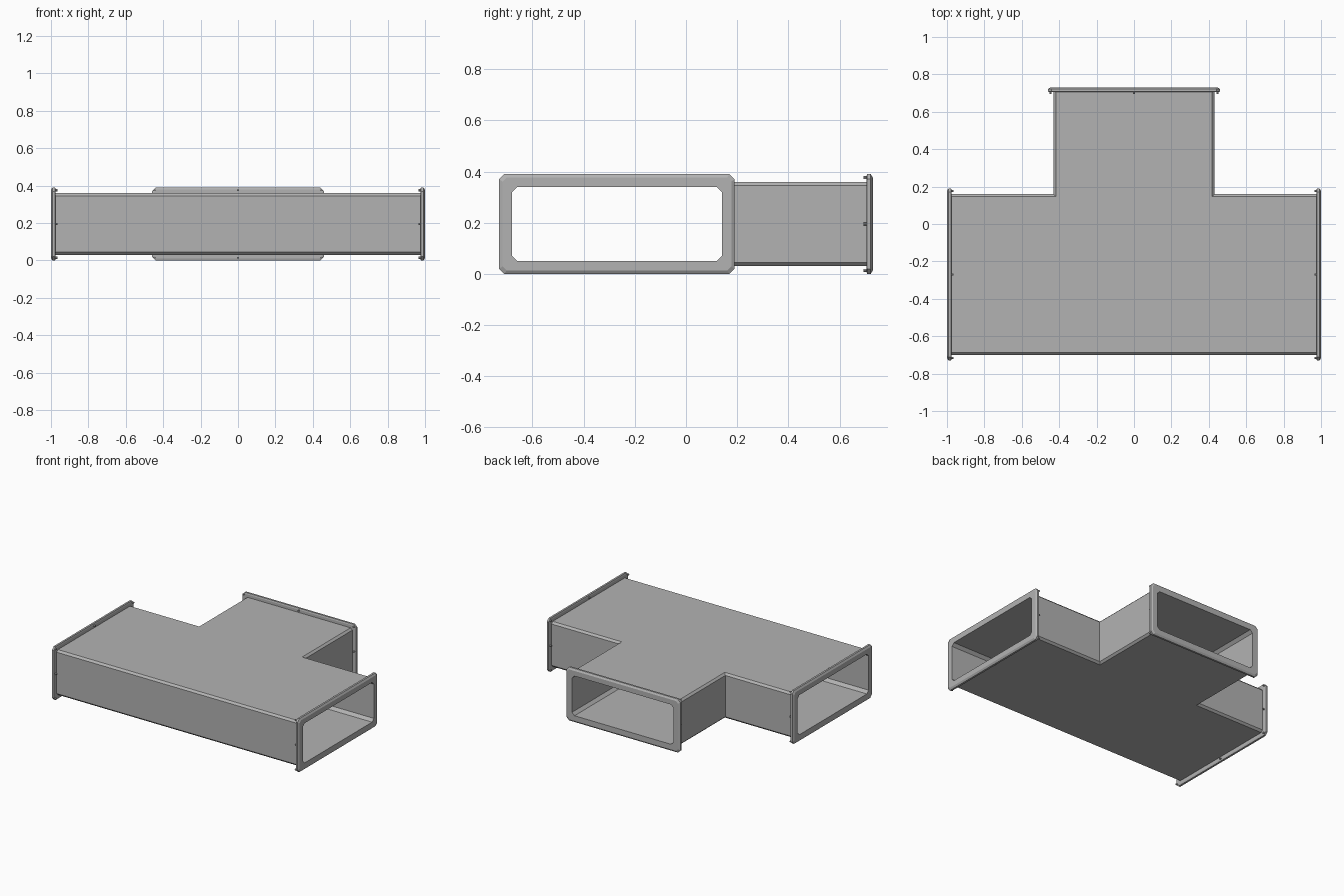
import bpy, bmesh
from math import radians
from mathutils import Matrix, Vector

if "Cube" in bpy.data.objects:
    bpy.data.objects.remove(bpy.data.objects["Cube"])

# Sheet metal colour
steel = bpy.data.materials.new("galvanised_grey")
steel.use_nodes = True
colour = (0.45, 0.45, 0.45, 1)
steel.diffuse_color = colour
steel.node_tree.nodes["Principled BSDF"].inputs["Base Color"].default_value = colour

MID_Y, MID_Z = -0.27, 0.195     # centre line of the straight run
HALF_W, HALF_H = 0.46, 0.195    # half size of each flange
END_X, END_Y = 1.0, 0.73        # open ends


def finish(bm, name):
    mesh = bpy.data.meshes.new(name)
    bm.to_mesh(mesh)
    bm.free()
    mesh.materials.append(steel)
    obj = bpy.data.objects.new(name, mesh)
    bpy.context.collection.objects.link(obj)
    return obj


def duct_skin(name, inset, setback, chamfer, inward):
    """T-shaped tube skin, open at its three ends, with chamfered long edges."""
    w, h = HALF_W - inset, HALF_H - inset
    ex, ey = END_X - setback, END_Y - setback
    front, back = MID_Y - w, MID_Y + w
    outline = [(-ex, front), (ex, front), (ex, back), (w, back),
               (w, ey), (-w, ey), (-w, back), (-ex, back)]
    bm = bmesh.new()
    base = bm.faces.new([bm.verts.new((x, y, MID_Z - h)) for x, y in outline])
    top = bmesh.ops.extrude_face_region(bm, geom=[base], use_keep_orig=True)["geom"]
    bmesh.ops.translate(bm, vec=(0, 0, 2 * h),
                        verts=[g for g in top if isinstance(g, bmesh.types.BMVert)])
    bmesh.ops.recalc_face_normals(bm, faces=bm.faces[:])

    def at_end(item):
        return (all(abs(abs(v.co.x) - ex) < 1e-4 for v in item.verts)
                and len({v.co.x > 0 for v in item.verts}) == 1
                or all(abs(v.co.y - ey) < 1e-4 for v in item.verts))

    long_edges = [e for e in bm.edges
                  if abs(e.verts[0].co.z - e.verts[1].co.z) < 1e-4 and not at_end(e)]
    bmesh.ops.bevel(bm, geom=long_edges, offset=chamfer, segments=1,
                    affect='EDGES', profile=0.5)
    bmesh.ops.recalc_face_normals(bm, faces=bm.faces[:])
    bmesh.ops.delete(bm, geom=[f for f in bm.faces if at_end(f)], context='FACES_ONLY')
    if inward:
        bmesh.ops.reverse_faces(bm, faces=bm.faces[:])
    return finish(bm, name)


def clipped_rectangle(bm, inset, depth, cut):
    w, h = HALF_W - inset, HALF_H - inset
    points = [(w, h - cut), (w - cut, h), (cut - w, h), (-w, h - cut),
              (-w, cut - h), (cut - w, -h), (w - cut, -h), (w, cut - h)]
    return [bm.verts.new((x, -depth, z)) for x, z in points]


def place(obj, location, angle):
    obj.matrix_world = Matrix.Translation(location) @ Matrix.Rotation(radians(angle), 4, 'Z')


def flange(name, location, angle):
    """Rimmed connecting frame: nested loops from the hole round the outer rim."""
    bm = bmesh.new()
    section = [(0.05, 0, 0.02), (0.013, 0, 0.016), (0, 0.008, 0.02),
               (0, 0.022, 0.02), (0.01, 0.025, 0.016), (0.05, 0.025, 0.02)]
    loops = [clipped_rectangle(bm, *s) for s in section]
    for a, b in zip(loops, loops[1:] + loops[:1]):
        for i in range(8):
            j = (i + 1) % 8
            bm.faces.new((a[i], a[j], b[j], b[i]))
    bmesh.ops.recalc_face_normals(bm, faces=bm.faces[:])
    place(finish(bm, name), location, angle)

    # Small fixings behind the corners and the middle of each side
    bm = bmesh.new()
    for sx in (-1, 0, 1):
        for sz in (-1, 0, 1):
            if sx or sz:
                centre = Vector((sx * (HALF_W - 0.014), -0.03, sz * (HALF_H - 0.014)))
                turn = Matrix.Rotation(radians(90), 4, 'X')
                bmesh.ops.create_cone(bm, cap_ends=True, segments=8, radius1=0.006,
                                      radius2=0.006, depth=0.012,
                                      matrix=Matrix.Translation(centre) @ turn)
    place(finish(bm, name + "_fixings"), location, angle)


# Duct body: outer skin and inner lining
duct_skin("duct_outer_skin", 0.03, 0.02, 0.014, False)
duct_skin("duct_inner_lining", 0.05, 0.0, 0.02, True)

# Three connecting flanges
flange("left_flange", (END_X, MID_Y, MID_Z), -90)
flange("right_flange", (-END_X, MID_Y, MID_Z), 90)
flange("branch_flange", (0, END_Y, MID_Z), 0)
